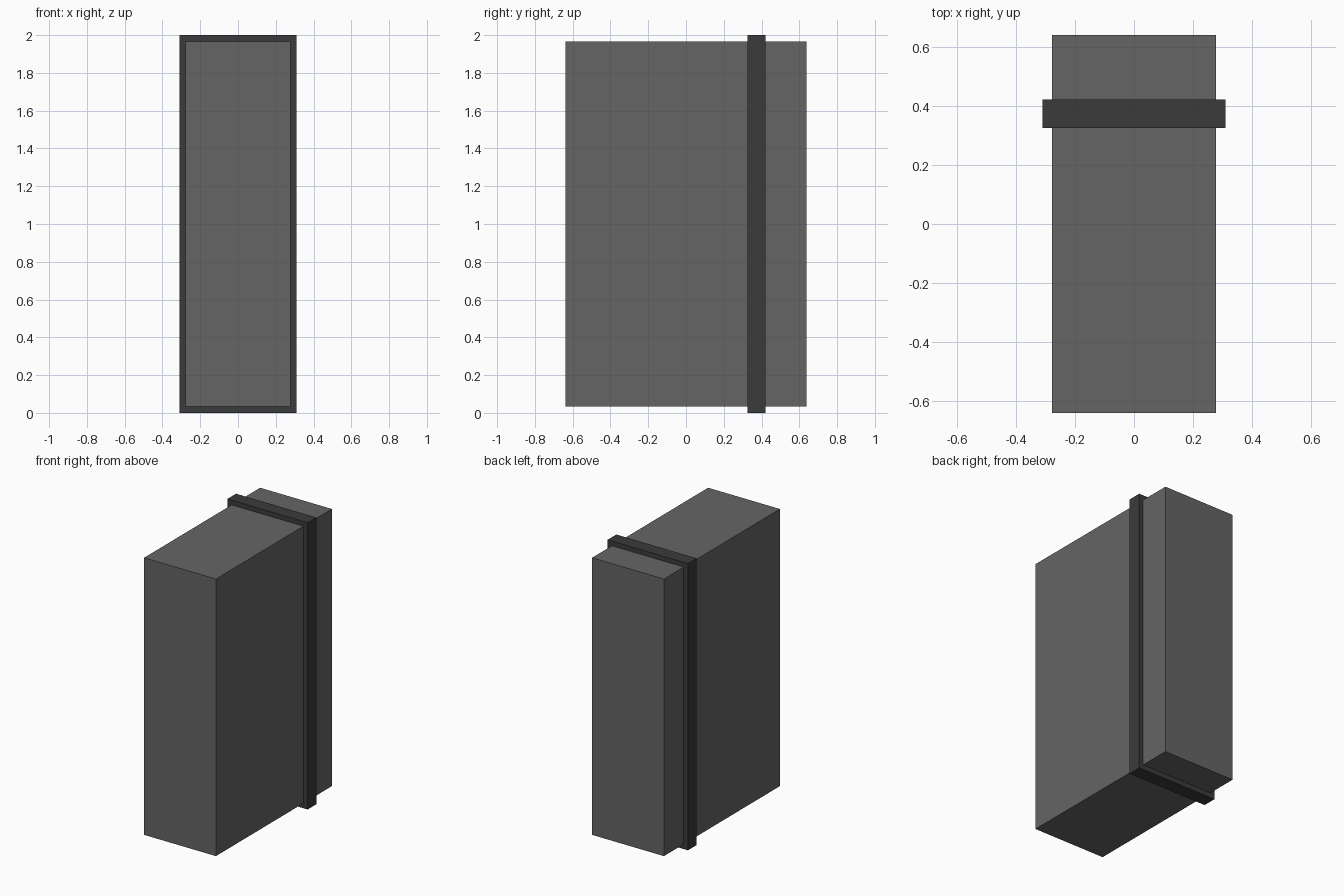
import bpy

# Remove the default object
default = bpy.data.objects.get("Cube")
if default:
    bpy.data.objects.remove(default, do_unlink=True)


def material(name, value):
    mat = bpy.data.materials.new(name)
    colour = (value, value, value, 1)
    mat.use_nodes = True
    mat.diffuse_color = colour
    mat.node_tree.nodes["Principled BSDF"].inputs["Base Color"].default_value = colour
    return mat


def box(name, low, high, mat):
    """Axis-aligned box between two opposite corners."""
    centre = [(a + b) / 2 for a, b in zip(low, high)]
    size = [b - a for a, b in zip(low, high)]
    bpy.ops.mesh.primitive_cube_add(size=1, location=centre)
    obj = bpy.context.object
    obj.name = name
    obj.scale = size
    bpy.ops.object.transform_apply(location=False, rotation=False, scale=True)
    obj.data.materials.append(mat)
    return obj


mid_grey = material("mid grey", 0.13)
dark_grey = material("dark grey", 0.044)

# Main cabinet block
box("body", (-0.277, -0.639, 0.034), (0.277, 0.639, 1.967), mid_grey)

# Raised band running around the body near the back
box("band", (-0.31, 0.325, 0), (0.31, 0.421, 2), dark_grey)
